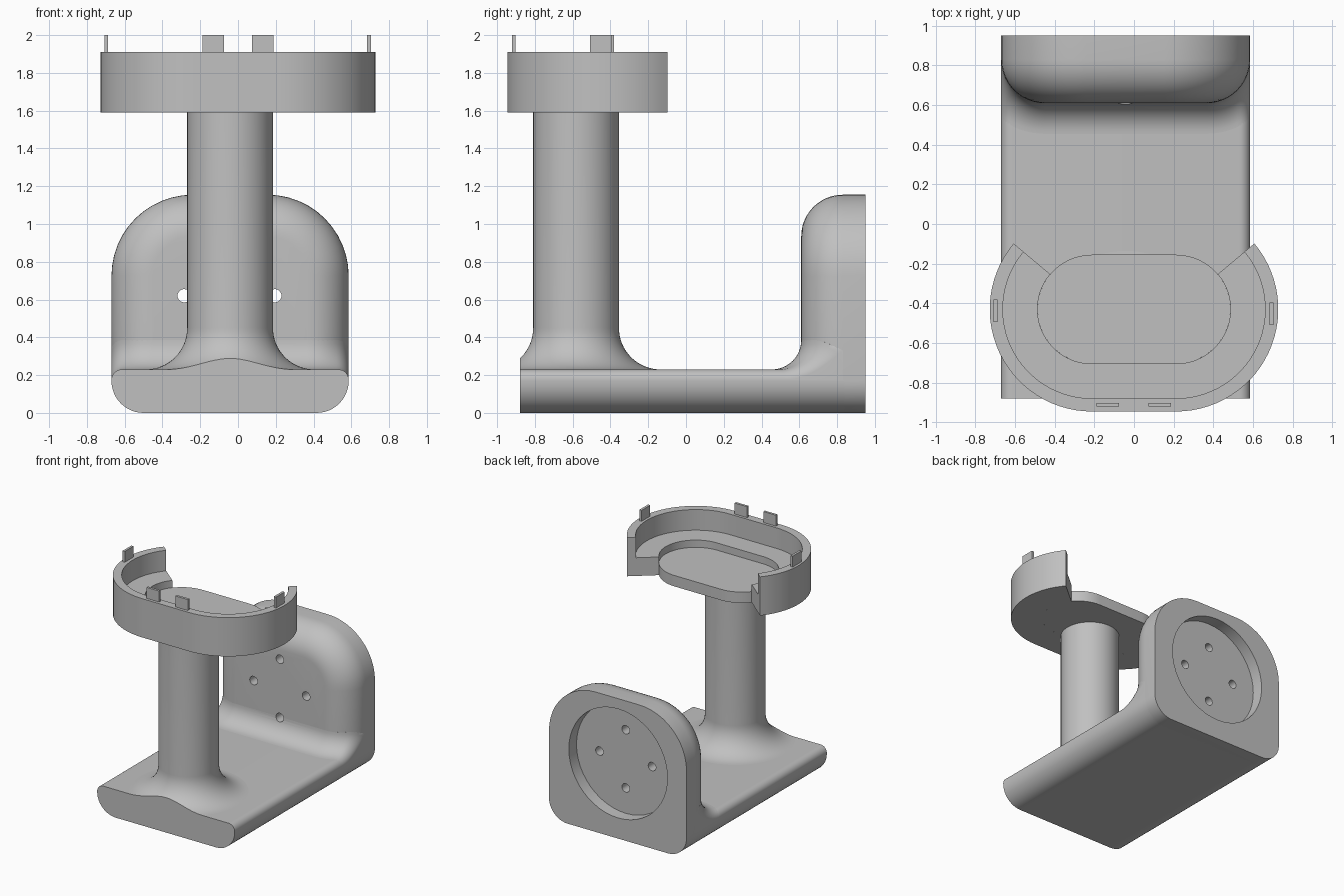
import bpy, bmesh
from math import pi, sin, cos, sqrt, radians

if "Cube" in bpy.data.objects:
    bpy.data.objects.remove(bpy.data.objects["Cube"])

grey = bpy.data.materials.new("plain grey")
grey.use_nodes = True
grey.diffuse_color = (0.53, 0.53, 0.53, 1)
grey.node_tree.nodes["Principled BSDF"].inputs["Base Color"].default_value = grey.diffuse_color

CX, HALF = -0.042, 0.628            # base centre line and half width
FRONT, BACK, TOP = -0.88, 0.95, 0.23
WALL_Y, WALL_TOP, ROUND = 0.61, 1.155, 0.22
EDGE, COVE = 0.055, 0.155           # base top edge radius, wall foot radius


def loft(name, loops, clip_front=None):
    """Skin a row of equal-length closed loops and cap both ends."""
    bm = bmesh.new()
    rows = [[bm.verts.new(p) for p in loop] for loop in loops]
    n = len(rows[0])
    for a, b in zip(rows, rows[1:]):
        for i in range(n):
            j = (i + 1) % n
            bm.faces.new((a[i], a[j], b[j], b[i]))
    bm.faces.new(rows[0])
    bm.faces.new(rows[-1])
    if clip_front is not None:
        geom = bm.verts[:] + bm.edges[:] + bm.faces[:]
        bmesh.ops.bisect_plane(bm, geom=geom, plane_co=(0, clip_front, 0),
                               plane_no=(0, -1, 0), clear_outer=True)
        rim = [e for e in bm.edges if e.is_boundary]
        bmesh.ops.holes_fill(bm, edges=rim, sides=0)
    bmesh.ops.recalc_face_normals(bm, faces=bm.faces[:])
    mesh = bpy.data.meshes.new(name)
    bm.to_mesh(mesh)
    bm.free()
    mesh.materials.append(grey)
    obj = bpy.data.objects.new(name, mesh)
    bpy.context.collection.objects.link(obj)
    return obj


def smooth(obj):
    bpy.ops.object.select_all(action='DESELECT')
    obj.select_set(True)
    bpy.context.view_layer.objects.active = obj
    bpy.ops.object.shade_smooth_by_angle(angle=radians(30))


def rounded_outline(y, top, low_r, high_r, inset=0.0, steps=12):
    """Rounded rectangle in the xz plane, with its own radius above and below."""
    pts = []
    corners = ((1, 0, low_r, -90), (1, 1, high_r, 0), (-1, 1, high_r, 90), (-1, 0, low_r, 180))
    for side, upper, r, start in corners:
        r = max(r - inset, 0.02)
        x = CX + side * (HALF - inset - r)
        z = top - inset - r if upper else inset + r
        for k in range(steps + 1):
            a = radians(start + 90 * k / steps)
            pts.append((x + r * cos(a), y, z + r * sin(a)))
    return pts


def drill(obj, x, z, radius, y0, y1):
    """Cut a round hole along y."""
    ring = [(radius * cos(2 * pi * k / 48), radius * sin(2 * pi * k / 48)) for k in range(48)]
    cutter = loft("cutter", [[(x + u, y, z + v) for u, v in ring] for y in (y0, y1)])
    cutter.hide_render = True
    mod = obj.modifiers.new("hole", 'BOOLEAN')
    mod.operation, mod.solver, mod.object = 'DIFFERENCE', 'EXACT', cutter
    bpy.context.view_layer.objects.active = obj
    bpy.ops.object.modifier_apply(modifier=mod.name)
    bpy.data.objects.remove(cutter)


# Base slab
base = loft("base", [rounded_outline(y, TOP, 0.17, EDGE) for y in (FRONT, 0.84)])

# Back wall with a rounded front edge
slices = []
for k in range(13):
    a = pi / 2 * k / 12
    slices.append(rounded_outline(WALL_Y + ROUND * (1 - cos(a)), WALL_TOP, 0.17, 0.43,
                                  ROUND * (1 - sin(a))))
slices.append(rounded_outline(BACK, WALL_TOP, 0.17, 0.43))
wall = loft("back_wall", slices)

# Concave foot that blends the base into the wall and around its corners
flat = HALF - ROUND
offsets = [-flat, flat] + [s * (flat + ROUND * sin(pi / 2 * k / 14)) for s in (-1, 1) for k in range(1, 15)]
sections = []
for x in sorted(offsets):
    over = max(abs(x) - flat, 0)
    lip = min(max(abs(x) - (HALF - EDGE), 0), EDGE)
    drop = EDGE - sqrt(EDGE ** 2 - lip ** 2)
    section = []
    for k in range(13):
        a = pi / 2 * k / 12
        reach = COVE * (1 - sin(a))
        y = WALL_Y + ROUND - sqrt(max((ROUND + reach) ** 2 - over ** 2, 0))
        section.append((CX + x, y, TOP - drop + COVE * (1 - cos(a))))
    section += [(CX + x, 0.845, section[-1][2]), (CX + x, 0.845, 0.17),
                (CX + x, section[0][1], 0.17)]
    sections.append(section)
foot = loft("wall_foot", sections)

# Round recess in the back and four through holes
HX, HZ = -0.045, 0.62
drill(wall, HX, HZ, 0.45, 0.85, 1.1)
for dx, dz in ((0.24, 0), (-0.24, 0), (0, 0.24), (0, -0.24)):
    drill(wall, HX + dx, HZ + dz, 0.035, 0.4, 0.9)
drill(foot, HX, HZ - 0.24, 0.035, 0.4, 0.9)

# Column with a flared bottom, cut flush with the base front
COL_R, FLARE, COL_Y = 0.227, 0.22, -0.582
profile = [(COL_R + FLARE, 0.2)]
for k in range(17):
    a = pi / 2 * k / 16
    profile.append((COL_R + FLARE * (1 - sin(a)), TOP + FLARE * (1 - cos(a))))
profile.append((COL_R, 1.6))
column = loft("column", [[(CX + r * cos(2 * pi * k / 72), COL_Y + r * sin(2 * pi * k / 72), z)
                          for k in range(72)] for r, z in profile], clip_front=FRONT)

# Tray: an L-shaped section swept along an open stadium path
ARC_X, TRAY_Y, TRAY_Z, RIM = 0.212, -0.43, 1.59, 1.91
PAD_R, IN_R, OUT_R, FLOOR = 0.275, 0.45, 0.516, 1.74


def stadium_stations(start, end, steps=28):
    left = [(-ARC_X, start + (270 - start) * k / steps) for k in range(steps + 1)]
    right = [(ARC_X, 270 + (end - 270) * k / steps) for k in range(steps + 1)]
    return [(cx, radians(a)) for cx, a in left + right]


def station_point(cx, a, r, z):
    return (cx + r * cos(a), TRAY_Y + r * sin(a), z)


ell = [(PAD_R, TRAY_Z), (OUT_R, TRAY_Z), (OUT_R, RIM), (IN_R, RIM), (IN_R, FLOOR), (PAD_R, FLOOR)]
tray = loft("tray_rim", [[station_point(cx, a, r, z) for r, z in ell]
                         for cx, a in stadium_stations(140, 400)])

# Sunken pad in the middle of the tray
pad = loft("tray_pad", [[station_point(cx, a, PAD_R, z) for cx, a in stadium_stations(90, 450)]
                        for z in (TRAY_Z, 1.68)])

# Small upright tabs on the rim
for name, x, y, w, d in (("front_tab_right", -0.132, -0.912, 0.114, 0.02),
                         ("front_tab_left", 0.13, -0.912, 0.114, 0.02),
                         ("side_tab_right", -0.698, -0.437, 0.02, 0.114),
                         ("side_tab_left", 0.693, -0.452, 0.02, 0.114)):
    loft(name, [[(x + sx * w / 2, y + sy * d / 2, z)
                 for sx, sy in ((-1, -1), (1, -1), (1, 1), (-1, 1))] for z in (RIM - 0.02, 2.0)])

for obj in (base, wall, foot, column, tray, pad):
    smooth(obj)
